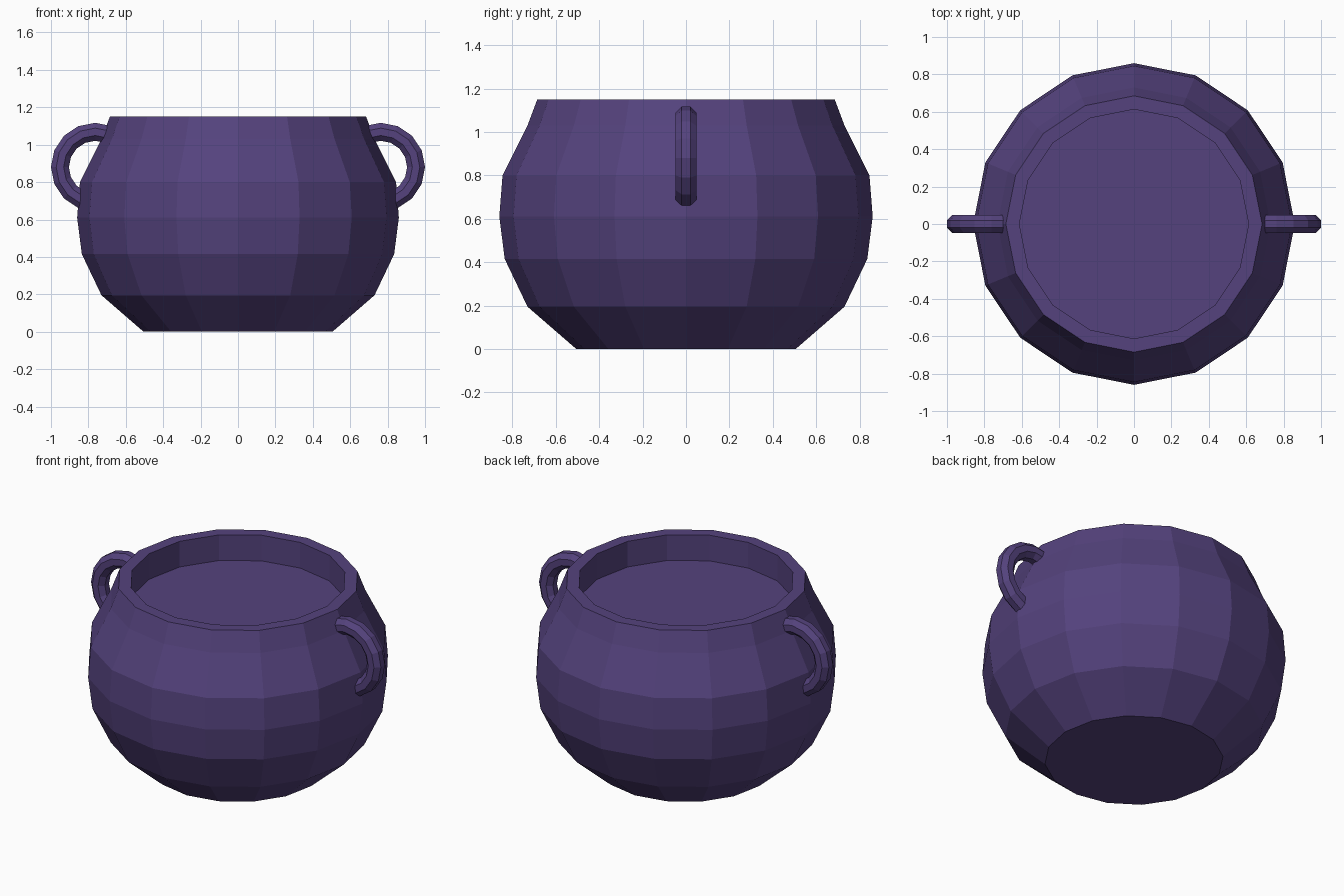
import bpy, bmesh, math

if "Cube" in bpy.data.objects:
    bpy.data.objects.remove(bpy.data.objects["Cube"])

mat = bpy.data.materials.new("dusky purple")
mat.diffuse_color = (0.089, 0.055, 0.205, 1)
mat.use_nodes = True
mat.node_tree.nodes["Principled BSDF"].inputs["Base Color"].default_value = mat.diffuse_color


def loft(name, rings, closed_ends=True):
    """Skin a list of equal-length point rings, capping both ends."""
    bm = bmesh.new()
    vr = [[bm.verts.new(p) for p in ring] for ring in rings]
    n = len(vr[0])
    for a, b in zip(vr, vr[1:]):
        for i in range(n):
            j = (i + 1) % n
            bm.faces.new((a[i], a[j], b[j], b[i]))
    if closed_ends:
        bm.faces.new(vr[0][::-1])
        bm.faces.new(vr[-1])
    bmesh.ops.recalc_face_normals(bm, faces=bm.faces)
    me = bpy.data.meshes.new(name)
    bm.to_mesh(me)
    bm.free()
    me.materials.append(mat)
    ob = bpy.data.objects.new(name, me)
    bpy.context.collection.objects.link(ob)
    return ob


# pot body: 16-sided lathe, up the outside, over the rim, down to the inner surface
SIDES = 16
profile = [(0.505, 0), (0.73, 0.195), (0.835, 0.415), (0.86, 0.61), (0.845, 0.80),
           (0.73, 1.03), (0.685, 1.15), (0.613, 1.15), (0.613, 0.99)]
loft("pot_body", [[(r * math.cos(math.tau * i / SIDES), r * math.sin(math.tau * i / SIDES), z)
                   for i in range(SIDES)] for r, z in profile])

# ring handles: octagonal tube swept along an arc, one on each side
CX, CZ, MAJOR, TUBE = 0.763, 0.88, 0.189, 0.052


def handle(name, side):
    rings = []
    for k in range(10):
        a = math.radians(-90 + 22.5 * k)
        ring = []
        for i in range(8):
            t = math.radians(22.5 + 45 * i)
            r = MAJOR + TUBE * math.cos(t)
            ring.append((side * (CX + r * math.cos(a)), TUBE * math.sin(t), CZ + r * math.sin(a)))
        rings.append(ring)
    return loft(name, rings)


handle("right_handle", 1)
handle("left_handle", -1)
